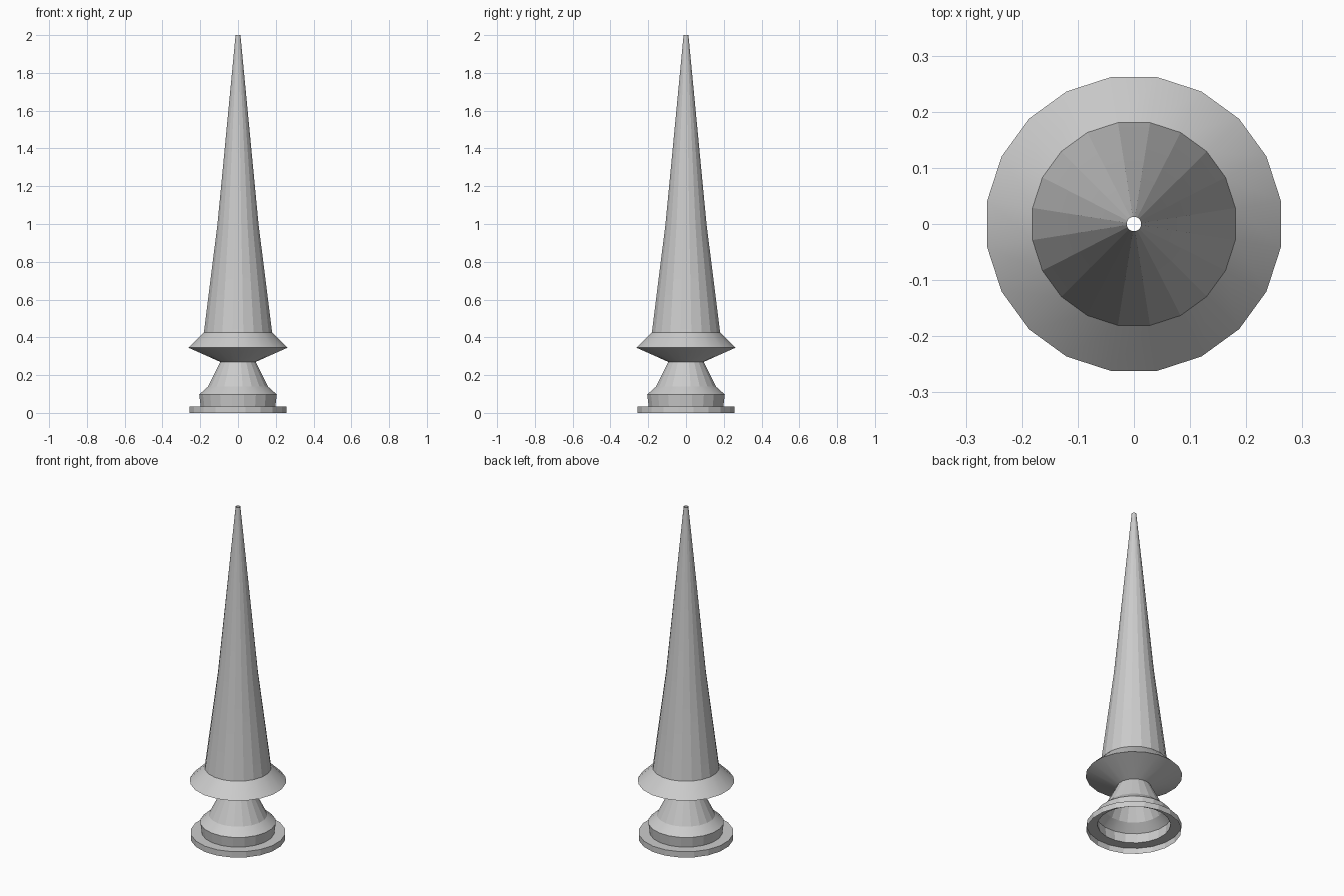
import bpy, bmesh, math

if "Cube" in bpy.data.objects:
    bpy.data.objects.remove(bpy.data.objects["Cube"])

SIDES = 20


def lathe(name, profile):
    """Open shell turned around z from (radius, height) points."""
    bm = bmesh.new()
    rings = []
    for r, z in profile:
        ring = []
        for i in range(SIDES):
            a = 2 * math.pi * (i + 0.5) / SIDES
            ring.append(bm.verts.new((r * math.cos(a), r * math.sin(a), z)))
        rings.append(ring)
    for lo, hi in zip(rings, rings[1:]):
        for i in range(SIDES):
            j = (i + 1) % SIDES
            bm.faces.new((lo[i], lo[j], hi[j], hi[i]))
    mesh = bpy.data.meshes.new(name)
    bm.to_mesh(mesh)
    bm.free()
    ob = bpy.data.objects.new(name, mesh)
    bpy.context.collection.objects.link(ob)
    bpy.ops.object.select_all(action='DESELECT')
    ob.select_set(True)
    bpy.context.view_layer.objects.active = ob
    # steep walls stay faceted, shallow cones turn smooth
    bpy.ops.object.shade_smooth_by_angle(angle=math.radians(15))
    return ob


# Foot flange, open underneath, with a ledge up to the base band
lathe("foot_flange", [(0.26, 0), (0.26, 0.035), (0.2, 0.035)])

# Base band and tapering neck
lathe("neck", [(0.2, 0.035), (0.208, 0.097), (0.16, 0.14), (0.095, 0.27)])

# Flared collar
lathe("collar", [(0.095, 0.27), (0.265, 0.345), (0.183, 0.425)])

# Long spike with a small open tip
lathe("spike", [(0.183, 0.425), (0.11, 1.0), (0.013, 2.0)])
